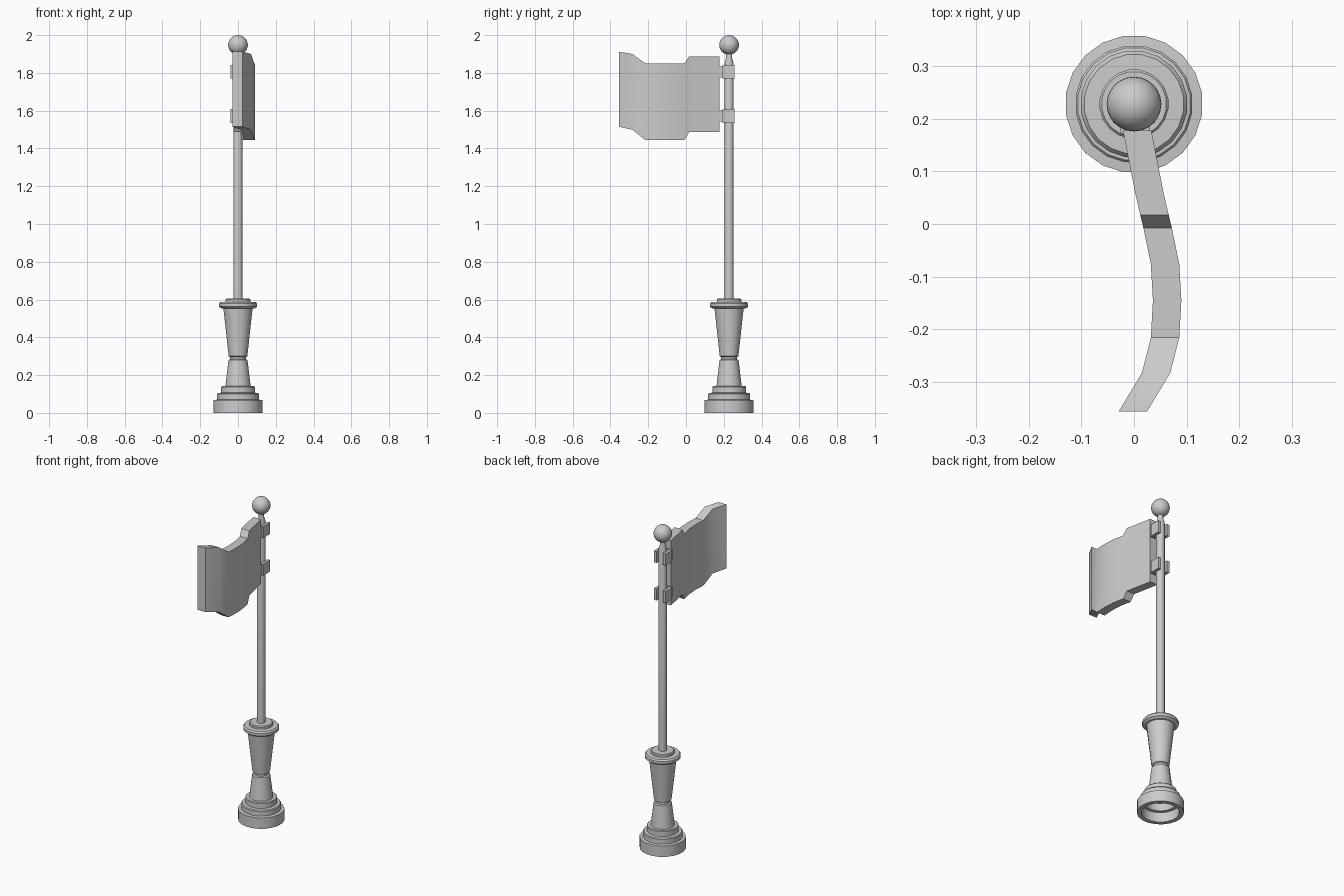
import bpy, bmesh
from math import cos, sin, pi, radians

if "Cube" in bpy.data.objects:
    bpy.data.objects.remove(bpy.data.objects["Cube"], do_unlink=True)

CY = 0.228  # y of the post axis

grey = bpy.data.materials.new("light_grey")
grey.use_nodes = True
colour = (0.6, 0.6, 0.6, 1)
grey.diffuse_color = colour
grey.node_tree.nodes["Principled BSDF"].inputs["Base Color"].default_value = colour


def finish(name, bm, smooth=True):
    bmesh.ops.recalc_face_normals(bm, faces=bm.faces)
    mesh = bpy.data.meshes.new(name)
    bm.to_mesh(mesh)
    bm.free()
    mesh.materials.append(grey)
    obj = bpy.data.objects.new(name, mesh)
    bpy.context.collection.objects.link(obj)
    if smooth:
        bpy.ops.object.select_all(action="DESELECT")
        obj.select_set(True)
        bpy.context.view_layer.objects.active = obj
        bpy.ops.object.shade_smooth_by_angle(angle=radians(32))
    return obj


def lathe(name, profile, sides=20):
    """Turn (radius, z) points about the post axis and cap both ends."""
    bm = bmesh.new()
    rings = []
    for r, z in profile:
        angles = [2 * pi * (i + 0.5) / sides for i in range(sides)]
        rings.append([bm.verts.new((r * cos(a), CY + r * sin(a), z)) for a in angles])
    for low, high in zip(rings, rings[1:]):
        for i in range(sides):
            j = (i + 1) % sides
            bm.faces.new((low[i], low[j], high[j], high[i]))
    bm.faces.new(rings[0])
    bm.faces.new(rings[-1])
    return finish(name, bm)


def box(bm, x0, x1, y0, y1, z0, z1):
    made = bmesh.ops.create_cube(bm, size=1)
    for v in made["verts"]:
        v.co = ((x0 + x1) / 2 + v.co.x * (x1 - x0),
                CY + (y0 + y1) / 2 + v.co.y * (y1 - y0),
                (z0 + z1) / 2 + v.co.z * (z1 - z0))


# Stepped foot, hollow underneath
lathe("stepped_foot", [
    (0.075, 0.1), (0.085, 0.06), (0.105, 0.06), (0.105, 0), (0.131, 0),
    (0.131, 0.068), (0.112, 0.07), (0.112, 0.1), (0.108, 0.105),
    (0.09, 0.107), (0.09, 0.138), (0.086, 0.142), (0.06, 0.142)])

# Waisted pedestal with a rounded collar
lathe("pedestal", [
    (0.068, 0.14), (0.051, 0.28), (0.042, 0.284), (0.042, 0.295),
    (0.05, 0.3), (0.078, 0.552), (0.09, 0.553), (0.102, 0.562),
    (0.102, 0.578), (0.095, 0.587), (0.066, 0.588), (0.066, 0.6),
    (0.062, 0.605), (0.02, 0.605)])

# Pole with a narrowed neck and a ball on top
lathe("pole", [(0.024, 0.6), (0.024, 1.85), (0.016, 1.88), (0.016, 1.91)], 16)
bm = bmesh.new()
bmesh.ops.create_uvsphere(bm, u_segments=24, v_segments=16, radius=0.052)
bmesh.ops.translate(bm, verts=bm.verts, vec=(0, CY, 1.948))
finish("ball_finial", bm)

# Waving flag: each section is (y, left x, bottom z, top z)
sections = [
    (0.178, -0.021, 1.487, 1.888), (0.06, 0.002, 1.487, 1.888),
    (0.017, 0.012, 1.487, 1.888), (-0.008, 0.018, 1.445, 1.85),
    (-0.076, 0.032, 1.445, 1.85), (-0.146, 0.036, 1.445, 1.85),
    (-0.216, 0.032, 1.445, 1.85), (-0.283, 0.015, 1.499, 1.9),
    (-0.356, -0.029, 1.515, 1.912)]
bm = bmesh.new()
loops = []
for y, x, low, high in sections:
    corners = ((x, low), (x + 0.054, low), (x + 0.054, high), (x, high))
    loops.append([bm.verts.new((cx, y, cz)) for cx, cz in corners])
for a, b in zip(loops, loops[1:]):
    for i in range(4):
        j = (i + 1) % 4
        bm.faces.new((a[i], a[j], b[j], b[i]))
bm.faces.new(loops[0])
bm.faces.new(loops[-1])
finish("flag", bm)

# Forked clamps holding the flag to the pole
for name, z in (("lower_clamp", 1.572), ("upper_clamp", 1.805)):
    bm = bmesh.new()
    box(bm, -0.026, 0.03, -0.056, -0.02, z - 0.03, z + 0.03)
    box(bm, -0.04, 0.04, -0.036, -0.022, z - 0.036, z + 0.036)
    for side in (-1, 1):
        xs = sorted((side * 0.022, side * 0.04))
        box(bm, *xs, -0.03, 0.029, z - 0.036, z + 0.036)
    finish(name, bm, smooth=False)
